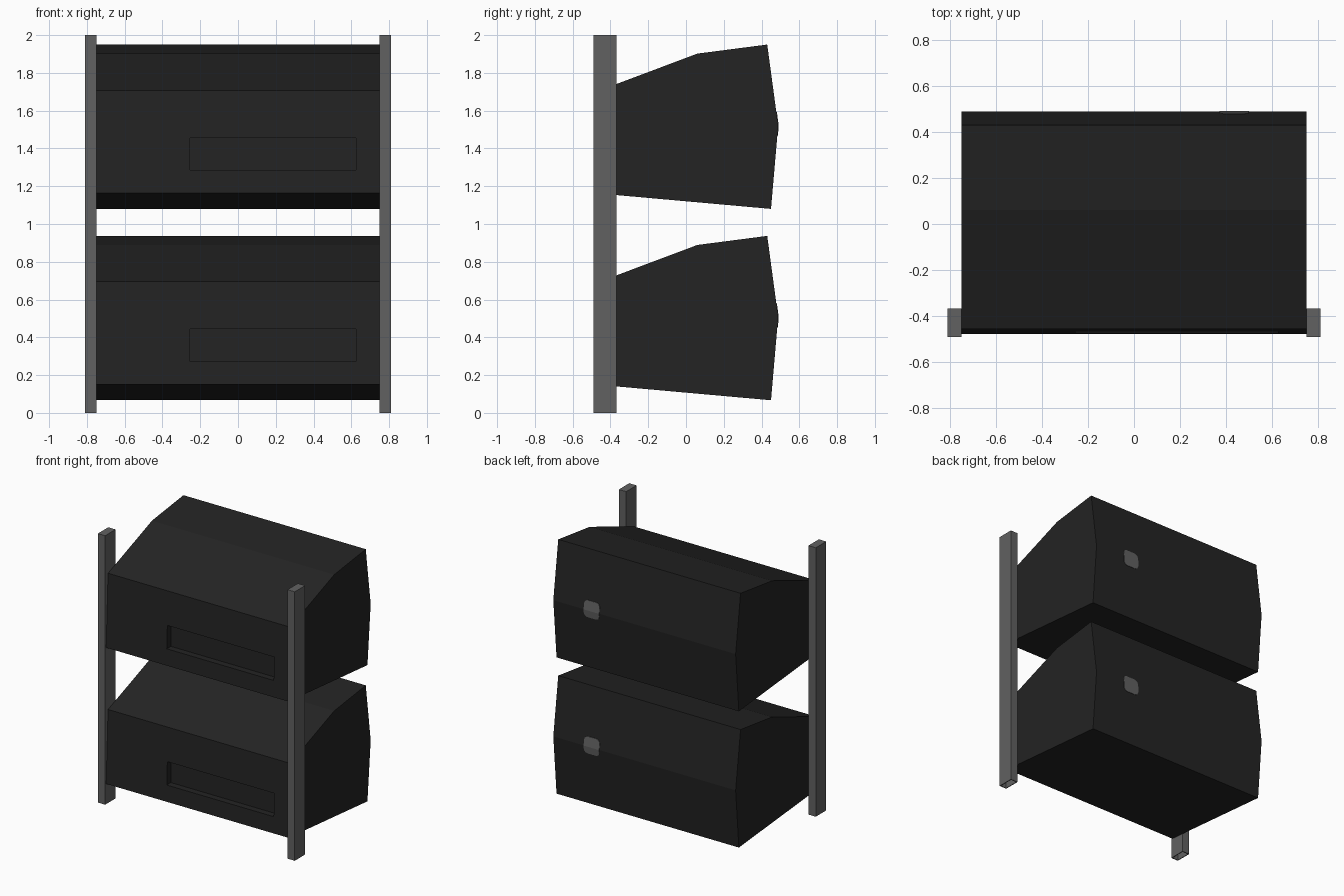
import bpy, bmesh, math
from mathutils import Vector

if "Cube" in bpy.data.objects:
    bpy.data.objects.remove(bpy.data.objects["Cube"])


def material(name, value):
    m = bpy.data.materials.new(name)
    m.diffuse_color = (value, value, value, 1)
    m.use_nodes = True
    m.node_tree.nodes["Principled BSDF"].inputs["Base Color"].default_value = m.diffuse_color
    return m


BLACK = material("black_shell", 0.017)
GREY = material("steel_grey", 0.12)


def make_object(name, bm, mat):
    bmesh.ops.recalc_face_normals(bm, faces=bm.faces)
    mesh = bpy.data.meshes.new(name)
    bm.to_mesh(mesh)
    bm.free()
    mesh.materials.append(mat)
    ob = bpy.data.objects.new(name, mesh)
    bpy.context.collection.objects.link(ob)
    return ob


def box(name, lo, hi, mat):
    bm = bmesh.new()
    bmesh.ops.create_cube(bm, size=1)
    for v in bm.verts:
        v.co = [(a + b) / 2 + c * (b - a) for a, b, c in zip(lo, hi, v.co)]
    return make_object(name, bm, mat)


def cut(target, cutter):
    cutter.hide_render = True
    cutter.hide_set(True)
    mod = target.modifiers.new("recess", 'BOOLEAN')
    mod.operation = 'DIFFERENCE'
    mod.solver = 'EXACT'
    mod.object = cutter


# side outline of one case: (y, z) from lower front round to lower back
PROFILE = [(-0.478, 0.15), (-0.456, 0.695), (0.06, 0.889),
           (0.43, 0.937), (0.488, 0.507), (0.45, 0.067)]
HALF = 0.75


def case(name, dz):
    bm = bmesh.new()
    face = bm.faces.new([bm.verts.new((-HALF, y, z + dz)) for y, z in PROFILE])
    ext = bmesh.ops.extrude_face_region(bm, geom=[face])
    moved = [g for g in ext["geom"] if isinstance(g, bmesh.types.BMVert)]
    bmesh.ops.translate(bm, verts=moved, vec=(2 * HALF, 0, 0))
    return make_object(name, bm, BLACK)


def back_y(z):
    # depth of the folded back panel at a given height
    (y0, z0), (y1, z1), (y2, z2) = PROFILE[3:]
    if z > z1:
        return y1 + (y0 - y1) * (z - z1) / (z0 - z1)
    return y1 + (y2 - y1) * (z1 - z) / (z1 - z2)


def back_badge(name, dz):
    # rounded plate folded over the ridge of the back panel
    cx, cz, hw, hh, r = 0.435, 0.517, 0.064, 0.062, 0.03
    pts = []
    for sx, sz, start in ((1, 1, 0), (-1, 1, 90), (-1, -1, 180), (1, -1, 270)):
        for k in range(5):
            a = math.radians(start + 22.5 * k)
            pts.append((cx + sx * (hw - r) + r * math.cos(a),
                        cz + sz * (hh - r) + r * math.sin(a)))
    bm = bmesh.new()
    bm.faces.new([bm.verts.new((x, 0, z)) for x, z in pts])
    bmesh.ops.bisect_plane(bm, geom=bm.verts[:] + bm.edges[:] + bm.faces[:],
                           plane_co=(0, 0, PROFILE[4][1]), plane_no=(0, 0, 1))
    ext = bmesh.ops.extrude_face_region(bm, geom=bm.faces[:])
    outer = {g for g in ext["geom"] if isinstance(g, bmesh.types.BMVert)}
    for v in bm.verts:
        v.co.y = back_y(v.co.z) + (0.003 if v in outer else -0.003)
        v.co.z += dz
    make_object(name, bm, GREY)


# two stacked cases, each with a front slot and a back plate
for label, dz in (("lower", 0.0), ("upper", 1.013)):
    body = case(label + "_case", dz)
    slot = box(label + "_slot_cutter", (-0.255, -0.6, 0.272 + dz),
               (0.625, -0.425, 0.443 + dz), BLACK)
    cut(body, slot)
    back_badge(label + "_back_plate", dz)

# upright posts, hollow at the foot
for label, s in (("left", -1), ("right", 1)):
    x0, x1 = sorted((s * 0.75, s * 0.81))
    post = box(label + "_post", (x0, -0.49, 0), (x1, -0.368, 2), GREY)
    hollow = box(label + "_post_cutter", (x0 + 0.006, -0.484, -0.1),
                 (x1 - 0.006, -0.374, 0.06), GREY)
    cut(post, hollow)
